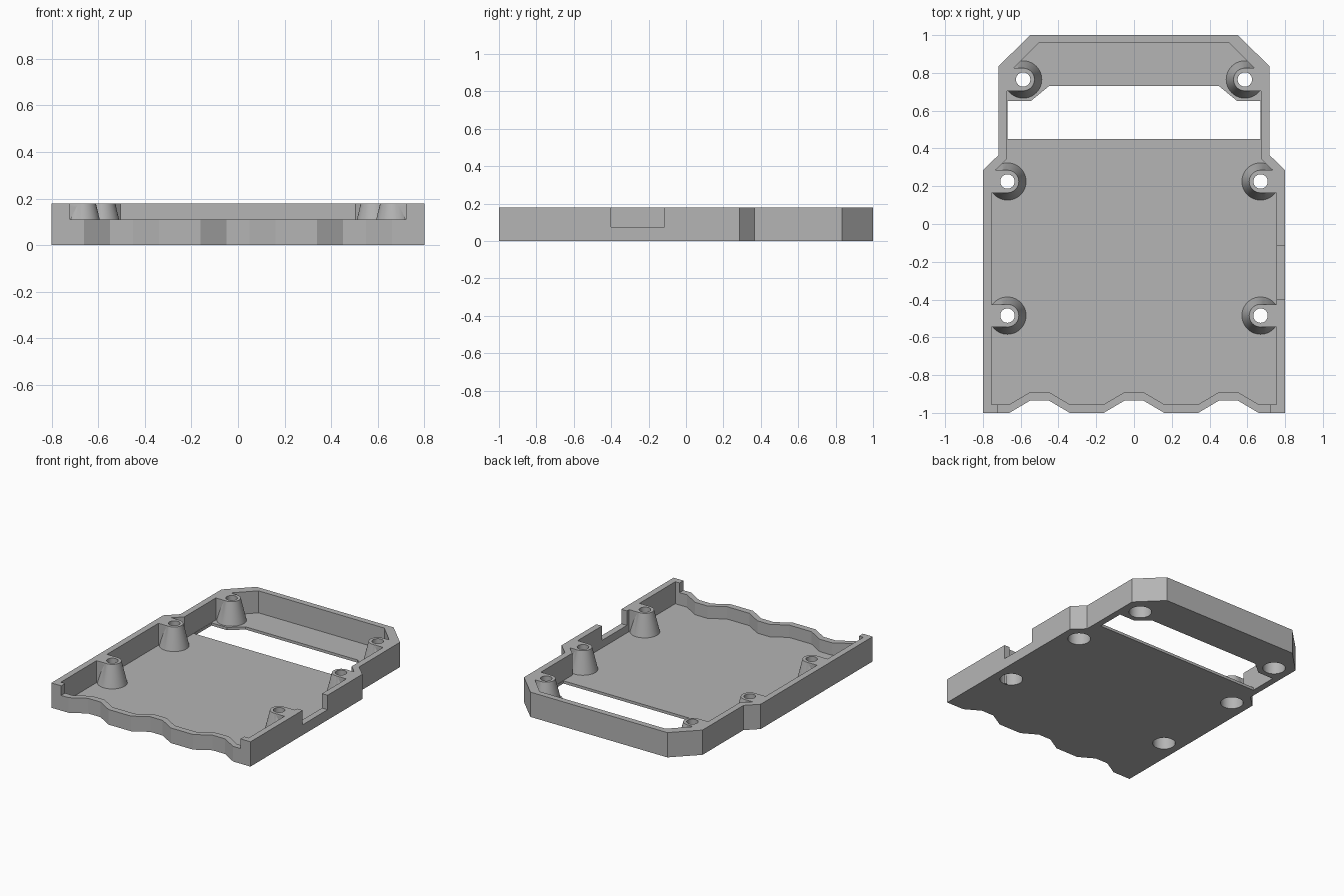
import bpy
import bmesh
import math

if "Cube" in bpy.data.objects:
    bpy.data.objects.remove(bpy.data.objects["Cube"])

HEIGHT, FLOOR, WALL = 0.18, 0.02, 0.045

grey = bpy.data.materials.new("plain grey")
grey.use_nodes = True
grey.diffuse_color = (0.46, 0.46, 0.46, 1)
grey.node_tree.nodes["Principled BSDF"].inputs["Base Color"].default_value = grey.diffuse_color


def finish(name, bm):
    bmesh.ops.recalc_face_normals(bm, faces=bm.faces)
    mesh = bpy.data.meshes.new(name)
    bm.to_mesh(mesh)
    bm.free()
    mesh.materials.append(grey)
    obj = bpy.data.objects.new(name, mesh)
    bpy.context.collection.objects.link(obj)
    return obj


def prism(name, points, z0, z1):
    bm = bmesh.new()
    face = bm.faces.new([bm.verts.new((x, y, z0)) for x, y in points])
    top = bmesh.ops.extrude_face_region(bm, geom=[face])["geom"]
    verts = [v for v in top if isinstance(v, bmesh.types.BMVert)]
    bmesh.ops.translate(bm, verts=verts, vec=(0, 0, z1 - z0))
    return finish(name, bm)


def box(name, x0, x1, y0, y1, z0, z1):
    return prism(name, [(x0, y0), (x1, y0), (x1, y1), (x0, y1)], z0, z1)


def cone(name, x, y, r0, r1, z0, z1):
    bm = bmesh.new()
    bmesh.ops.create_cone(bm, cap_ends=True, segments=48, radius1=r0, radius2=r1, depth=z1 - z0)
    bmesh.ops.translate(bm, verts=bm.verts, vec=(x, y, (z0 + z1) / 2))
    return finish(name, bm)


def combine(target, other, operation):
    mod = target.modifiers.new(operation, "BOOLEAN")
    mod.operation, mod.object, mod.solver = operation, other, "EXACT"
    bpy.context.view_layer.update()
    result = target.evaluated_get(bpy.context.evaluated_depsgraph_get())
    mesh = bpy.data.meshes.new_from_object(result)
    target.modifiers.clear()
    target.data = mesh
    bpy.data.objects.remove(other)


def mirrored(half):
    return half + [(-x, y) for x, y in reversed(half)]


# Wavy front edge, left to right
def wave(y):
    points = []
    for c in (-0.5, 0, 0.5):
        points += [(c - 0.16, y), (c - 0.05, y + 0.065), (c + 0.05, y + 0.065), (c + 0.16, y)]
    return points


# Tray body and its cavity
outer = [(0.8, -1), (0.8, 0.285), (0.717, 0.365), (0.717, 0.835), (0.55, 1)]
inner = [(0.755, -1 + WALL), (0.755, 0.265), (0.672, 0.345), (0.672, 0.79), (0.505, 0.957)]
tray = prism("tray", wave(-1) + mirrored(outer), 0, HEIGHT)
combine(tray, prism("cavity", wave(-1 + WALL) + mirrored(inner), FLOOR, 0.3), "DIFFERENCE")

# Screw posts joined to the side walls by solid webs
posts = [(s * x, y) for s in (-1, 1) for x, y in ((0.67, 0.225), (0.67, -0.485), (0.587, 0.765))]
for x, y in posts:
    side = math.copysign(1, x)
    end = side * (0.78 if y < 0.5 else 0.7)
    combine(tray, cone("post", x, y, 0.1, 0.06, FLOOR - 0.005, HEIGHT), "UNION")
    combine(tray, box("web", min(x, end), max(x, end), y - 0.06, y + 0.06, FLOOR - 0.01, HEIGHT), "UNION")

# Screw holes with wide recesses underneath
for x, y in posts:
    combine(tray, cone("hole", x, y, 0.038, 0.038, -0.1, 0.3), "DIFFERENCE")
    combine(tray, cone("recess", x, y, 0.076, 0.076, -0.1, 0.09), "DIFFERENCE")

# Slot through the floor
slot = [(0.67, 0.45), (0.67, 0.652), (0.545, 0.652), (0.45, 0.73)]
combine(tray, prism("slot", mirrored(slot), -0.1, FLOOR + 0.02), "DIFFERENCE")

# Lowered front wall and side notch
combine(tray, box("front_cut", -0.72, 0.72, -1.1, -0.87, 0.11, 0.3), "DIFFERENCE")
combine(tray, box("side_notch", 0.74, 0.9, -0.4, -0.115, 0.075, 0.3), "DIFFERENCE")

# Smooth posts, sharp walls
bpy.ops.object.select_all(action="DESELECT")
tray.select_set(True)
bpy.context.view_layer.objects.active = tray
bpy.ops.object.shade_smooth_by_angle(angle=math.radians(20))
